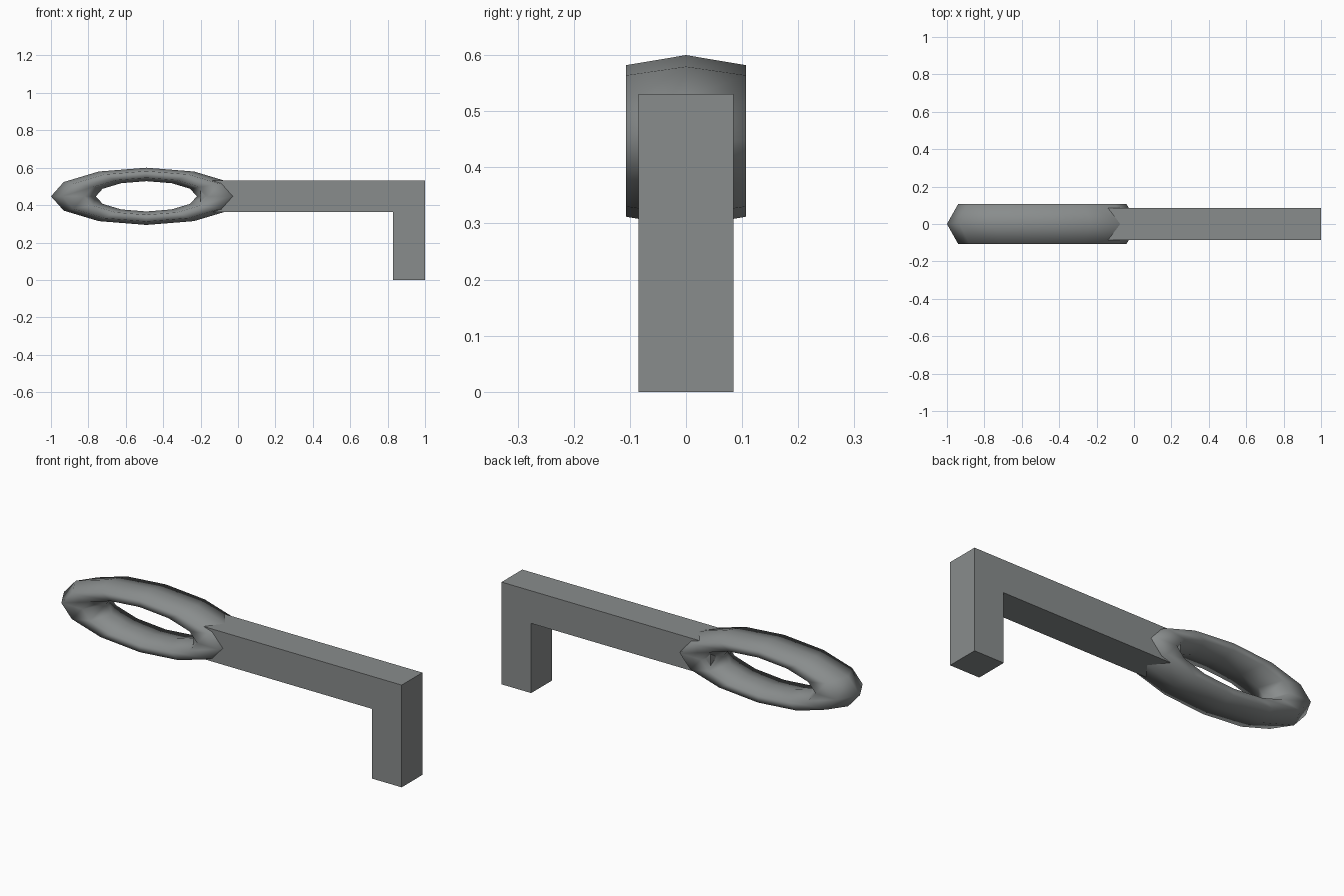
import bpy, bmesh, math

if "Cube" in bpy.data.objects:
    bpy.data.objects.remove(bpy.data.objects["Cube"])

metal = bpy.data.materials.new("grey metal")
metal.diffuse_color = (0.25, 0.265, 0.265, 1)
metal.use_nodes = True
metal.node_tree.nodes["Principled BSDF"].inputs["Base Color"].default_value = metal.diffuse_color


def finish(name, bm, smooth):
    bmesh.ops.recalc_face_normals(bm, faces=bm.faces)
    mesh = bpy.data.meshes.new(name)
    bm.to_mesh(mesh)
    bm.free()
    for p in mesh.polygons:
        p.use_smooth = smooth
    mesh.materials.append(metal)
    obj = bpy.data.objects.new(name, mesh)
    bpy.context.collection.objects.link(obj)
    return obj


# Flattened grip ring: 12 segments, hexagonal section, axis along y
CX, CZ, R, TUBE, SQUASH = -0.49, 0.447, 0.39, 0.12, 0.3
MAJOR, MINOR = 12, 6
bm = bmesh.new()
rings = []
for i in range(MAJOR):
    a = math.tau * i / MAJOR
    ring = []
    for j in range(MINOR):
        b = math.tau * j / MINOR
        d = R + TUBE * math.cos(b)
        ring.append(bm.verts.new((CX + d * math.cos(a),
                                  0.1235 * math.sin(b),
                                  CZ + d * math.sin(a) * SQUASH)))
    rings.append(ring)
for i in range(MAJOR):
    r0, r1 = rings[i], rings[(i + 1) % MAJOR]
    for j in range(MINOR):
        k = (j + 1) % MINOR
        bm.faces.new((r0[j], r1[j], r1[k], r0[k]))
finish("grip_ring", bm, True)

# Shaft and downturned end as one L-shaped profile
profile = [(-0.2, 0.362), (0.83, 0.362), (0.83, 0), (1, 0), (1, 0.531), (-0.2, 0.531)]
bm = bmesh.new()
face = bm.faces.new([bm.verts.new((x, -0.085, z)) for x, z in profile])
ext = bmesh.ops.extrude_face_region(bm, geom=[face])
moved = [g for g in ext["geom"] if isinstance(g, bmesh.types.BMVert)]
bmesh.ops.translate(bm, verts=moved, vec=(0, 0.17, 0))
finish("bent_shaft", bm, False)
